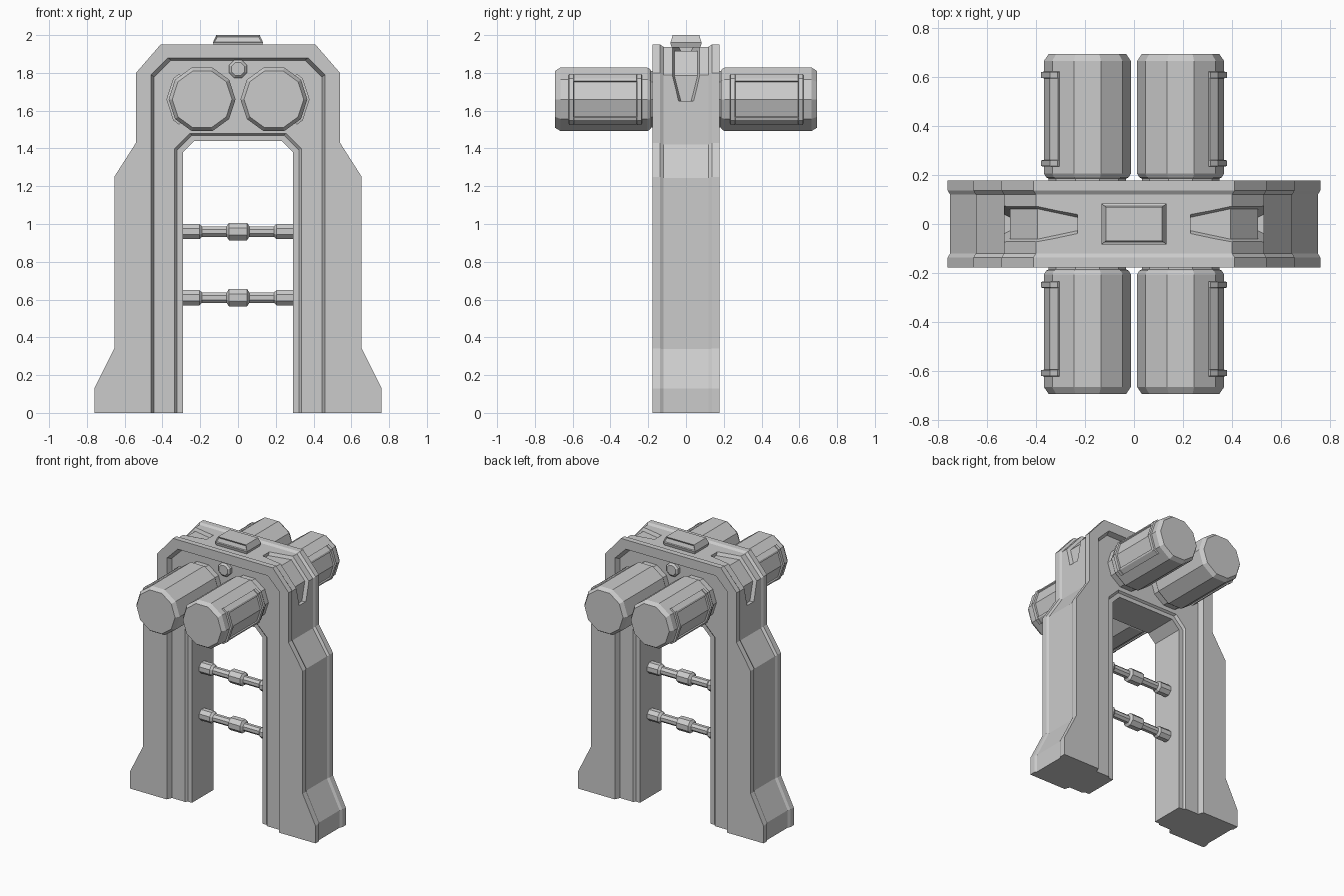
import bpy, bmesh
from math import sin, cos, pi, radians

cube = bpy.data.objects.get("Cube")
if cube:
    bpy.data.objects.remove(cube, do_unlink=True)

grey = bpy.data.materials.new("plain_grey")
grey.use_nodes = True
grey.diffuse_color = (0.6, 0.6, 0.6, 1)
grey.node_tree.nodes["Principled BSDF"].inputs["Base Color"].default_value = (0.6, 0.6, 0.6, 1)


def loft(name, rings, inset_rule=None):
    """Skin a row of matching closed rings and cap both ends."""
    bm = bmesh.new()
    rows = [[bm.verts.new(p) for p in ring] for ring in rings]
    n = len(rows[0])
    for a, b in zip(rows, rows[1:]):
        for i in range(n):
            j = (i + 1) % n
            bm.faces.new((a[i], a[j], b[j], b[i]))
    bm.faces.new(rows[0])
    bm.faces.new(rows[-1])
    bmesh.ops.recalc_face_normals(bm, faces=bm.faces)
    if inset_rule:
        bm.normal_update()
        picked = [f for f in bm.faces if inset_rule(f)]
        bmesh.ops.inset_individual(bm, faces=picked, thickness=0.01, depth=-0.008)
    mesh = bpy.data.meshes.new(name)
    bm.to_mesh(mesh)
    bm.free()
    mesh.materials.append(grey)
    obj = bpy.data.objects.new(name, mesh)
    bpy.context.collection.objects.link(obj)
    return obj


def turned(name, axis, centre, stations, sides, phase=0.0):
    """Faceted round part: stations are (distance along axis, radius)."""
    cx, cy, cz = centre
    rings = []
    for d, r in stations:
        ring = []
        for k in range(sides):
            a = 2 * pi * k / sides + phase
            u, v = r * cos(a), r * sin(a)
            ring.append((cx + d, cy + u, cz + v) if axis == "x" else (cx + u, cy + d, cz + v))
        rings.append(ring)
    return loft(name, rings)


# Arch: a cross-section swept up one leg, over the top and down the other
outer = [(.76, 0), (.76, .13), (.655, .34), (.655, 1.25), (.54, 1.43), (.54, 1.8), (.41, 1.95)]
rim = [(.46, z) for z in (0, .13, .34, 1.25, 1.43, 1.79)] + [(.37, 1.88)]
lip = [(.335, z) for z in (0, .13, .34, 1.0, 1.2, 1.4)] + [(.255, 1.48)]
inner = [(.29, z) for z in (0, .13, .34, 1.0, 1.2, 1.38)] + [(.23, 1.44)]


def arch_ring(i, side):
    (ox, oz), (rx, rz), (lx, lz), (ix, iz) = outer[i], rim[i], lip[i], inner[i]
    half = [(ox - .01, .12, oz * .994), (ox, .137, oz), (ox, .178, oz), (rx, .178, rz),
            (rx - .015, .14, rz * .993), (lx, .14, lz), (lx - .012, .125, lz * .993), (ix, .125, iz)]
    ring = half + [(x, -y, z) for x, y, z in reversed(half)]
    return [(side * x, y, z) for x, y, z in ring]


count = len(outer)
arch = loft("arch_frame", [arch_ring(i, 1) for i in range(count)]
            + [arch_ring(i, -1) for i in reversed(range(count))])

# Tapered recesses cut into both upper shoulders
path = [(.23, 1.95, .035, 0, 1), (.41, 1.95, .07, .46, 1),
        (.54, 1.8, .07, 1, .375), (.54, 1.65, .035, 1, 0)]
for side in (1, -1):
    rings = []
    for x, z, w, nx, nz in path:
        ring = []
        for depth, width in ((.02, w + .02), (-.035, w - .008)):
            p = (side * (x + nx * depth), z + nz * depth)
            pair = [(p[0], width, p[1]), (p[0], -width, p[1])]
            ring += pair if depth > 0 else pair[::-1]
        rings.append(ring)
    cutter = loft("shoulder_cutter", rings)
    cutter.hide_render = True
    mod = arch.modifiers.new("shoulder_recess", "BOOLEAN")
    mod.operation = "DIFFERENCE"
    mod.solver = "EXACT"
    mod.object = cutter
    bpy.context.view_layer.objects.active = arch
    bpy.ops.object.modifier_apply(modifier=mod.name)
    bpy.data.objects.remove(cutter, do_unlink=True)

# Four ten-sided drums with raised frames on their outward sides
RADIUS, DRUM_X, DRUM_Z = .177, .19, 1.66


def facet_radius(deg):
    return RADIUS * cos(radians(18)) / cos(radians(deg % 36 - 18))


def wrap_plate(name, sx, sy, angles, y0, y1, height):
    """Thin plate hugging the drum facets."""
    rings = []
    for deg in angles:
        r = facet_radius(deg)
        pts = [(r - .02, y0), (r + height, y0 + .006), (r + height, y1 - .006), (r - .02, y1)]
        rings.append([(sx * (DRUM_X + q * cos(radians(deg))), sy * y,
                       DRUM_Z + q * sin(radians(deg))) for q, y in pts])
    loft(name, rings)


for sx, side in ((1, "left"), (-1, "right")):
    for sy, end in ((-1, "front"), (1, "back")):
        tag = f"{end}_{side}"
        turned(f"drum_{tag}", "y", (sx * DRUM_X, 0, DRUM_Z),
               [(sy * d, r) for d, r in ((.12, .158), (.185, .158), (.19, .168),
                                         (.205, RADIUS), (.665, RADIUS), (.693, .158))], 10)
        for y0 in (.23, .59):
            wrap_plate(f"drum_rib_{tag}", sx, sy, (-48, -36, 0, 36, 48), y0, y0 + .035, .012)
        for angles in ((-48, -36, -32), (32, 36, 48)):
            wrap_plate(f"drum_rail_{tag}", sx, sy, angles, .255, .6, .009)

# Bolts above the drums
for sy, end in ((-1, "front"), (1, "back")):
    turned(f"bolt_{end}", "y", (0, 0, 1.82),
           [(sy * d, r) for d, r in ((.12, .052), (.16, .052), (.172, .038))], 8, pi / 8)

# Crossbars with collars between the legs
half_bar = [(.3, .044), (.205, .044), (.19, .03), (.06, .03), (.048, .05)]
bar = [(-d, r) for d, r in half_bar] + [(d, r) for d, r in reversed(half_bar)]
for z, name in ((.61, "lower_crossbar"), (.96, "upper_crossbar")):
    turned(name, "x", (0, 0, z), bar, 8, pi / 8)

# Cap block on top with inset long sides
loft("top_cap", [[(sx * w, sy * d, z) for sx, sy in ((1, 1), (-1, 1), (-1, -1), (1, -1))]
                 for z, w, d in ((1.93, .122, .075), (1.96, .133, .083), (2.0, .115, .07))],
     lambda f: abs(f.normal.y) > .7 and f.calc_center_median().z > 1.96)
